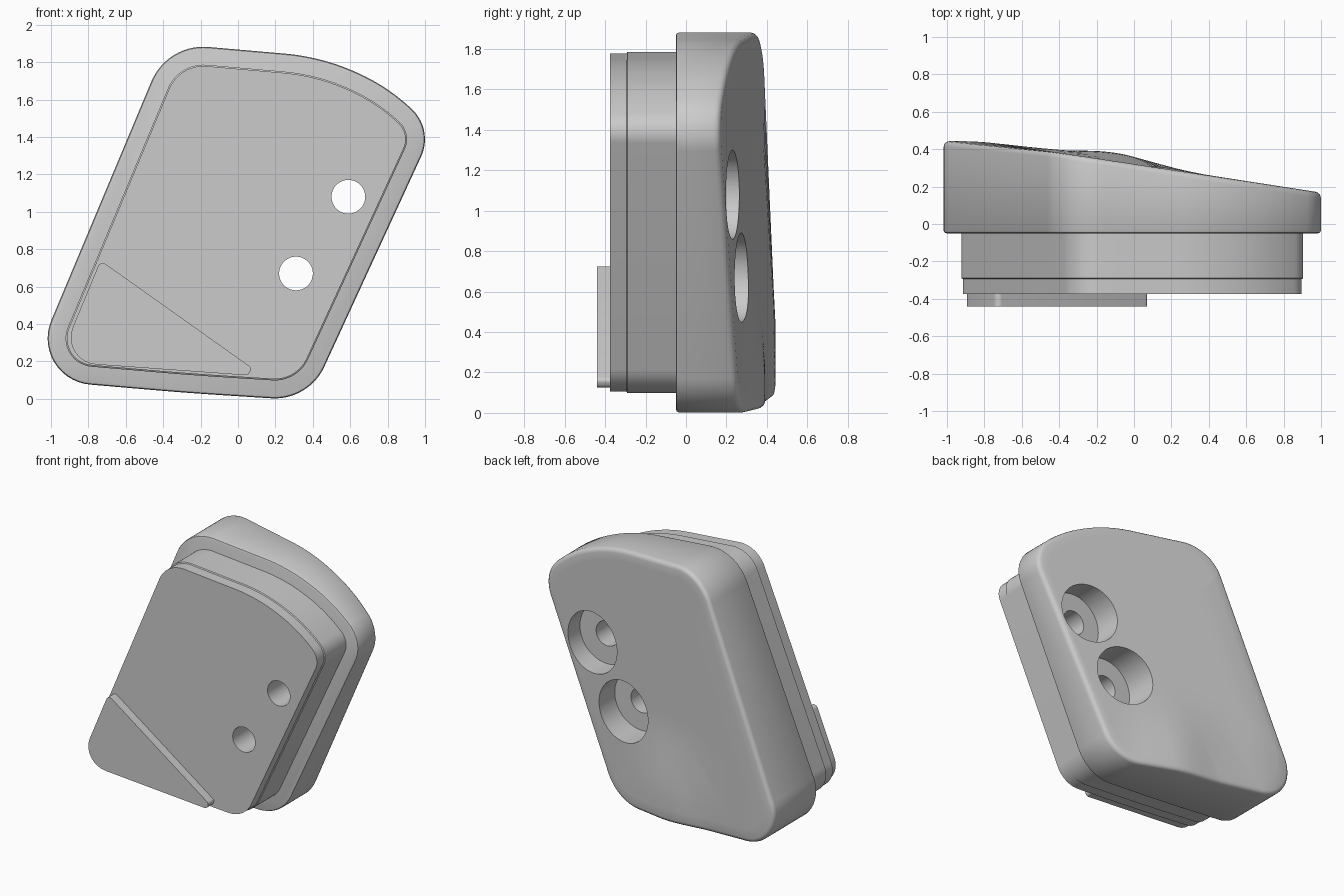
import bpy, bmesh, math
from mathutils import Vector

cube = bpy.data.objects.get("Cube")
if cube:
    bpy.data.objects.remove(cube, do_unlink=True)

grey = bpy.data.materials.new("plain grey")
grey.use_nodes = True
colour = (0.6, 0.6, 0.6, 1)
grey.diffuse_color = colour
grey.node_tree.nodes["Principled BSDF"].inputs["Base Color"].default_value = colour


def rounded(corners, steps=14):
    """Round each (x, z, tangent length) corner of a polygon with an arc."""
    pts = []
    n = len(corners)
    for i, (x, z, t) in enumerate(corners):
        p = Vector((x, 0, z))
        prev = Vector((corners[i - 1][0], 0, corners[i - 1][1]))
        nxt = Vector((corners[(i + 1) % n][0], 0, corners[(i + 1) % n][1]))
        u, v = (prev - p).normalized(), (nxt - p).normalized()
        half = u.angle(v) / 2
        c = p + (u + v).normalized() * (t / math.cos(half))
        radius = t * math.tan(half)
        a, b = (p + u * t - c).normalized(), (p + v * t - c).normalized()
        sweep = a.angle(b)
        for k in range(steps + 1):
            s = k / steps
            arm = a * math.sin((1 - s) * sweep) + b * math.sin(s * sweep)
            pts.append(c + arm.normalized() * radius)
    return pts


def inset(pts, d):
    """Move a clockwise outline inward by d."""
    out = []
    for i, p in enumerate(pts):
        before = (p - pts[i - 1]).normalized()
        after = (pts[(i + 1) % len(pts)] - p).normalized()
        tan = (before + after).normalized()
        out.append(p + Vector((tan.z, 0, -tan.x)) * d)
    return out


def at_depth(pts, y):
    return [Vector((p.x, y, p.z)) for p in pts]


def loft(name, rings):
    """Skin a stack of outlines and cap both ends."""
    bm = bmesh.new()
    loops = [[bm.verts.new(p) for p in ring] for ring in rings]
    n = len(loops[0])
    for a, b in zip(loops, loops[1:]):
        for i in range(n):
            j = (i + 1) % n
            bm.faces.new((a[i], a[j], b[j], b[i]))
    bm.faces.new(loops[0])
    bm.faces.new(loops[-1])
    bmesh.ops.recalc_face_normals(bm, faces=bm.faces)
    mesh = bpy.data.meshes.new(name)
    bm.to_mesh(mesh)
    bm.free()
    mesh.materials.append(grey)
    obj = bpy.data.objects.new(name, mesh)
    bpy.context.collection.objects.link(obj)
    return obj


def activate(obj):
    bpy.ops.object.select_all(action='DESELECT')
    obj.select_set(True)
    bpy.context.view_layer.objects.active = obj


def drill(obj, x, z, radius, y0, y1):
    bpy.ops.mesh.primitive_cylinder_add(
        vertices=64, radius=radius, depth=y1 - y0,
        location=(x, (y0 + y1) / 2, z), rotation=(math.pi / 2, 0, 0))
    cutter = bpy.context.object
    cutter.hide_render = True
    cutter.data.materials.append(grey)
    activate(obj)
    mod = obj.modifiers.new("hole", 'BOOLEAN')
    mod.object = cutter
    mod.operation = 'DIFFERENCE'
    mod.solver = 'EXACT'
    bpy.ops.object.modifier_apply(modifier=mod.name)
    bpy.data.objects.remove(cutter, do_unlink=True)


def back_depth(x, z):
    """Sloping back face, thick on one side, with a low swelling."""
    slope = 0.168 + 0.152 * (1 - x)
    low = min(1, max(0, (0.75 - z) / 0.6))
    low = low * low * (3 - 2 * low)
    y = slope + 0.045 * low * math.exp(-((x + 0.1) / 0.28) ** 2)
    # soft blend into the flat, thickest zone
    limit, k = 0.443, 0.02
    h = min(1, max(0, 0.5 + (limit - y) / (2 * k)))
    return limit * (1 - h) + y * h - k * h * (1 - h)


def on_back(pts, drop=0):
    return [Vector((p.x, back_depth(p.x, p.z) - drop, p.z)) for p in pts]


# Main outline, clockwise seen from the front
outline = rounded([
    (-1.13, 0.105, 0.34), (-0.378, 1.9, 0.22), (0.45, 1.828, 0.2),
    (0.8, 1.67, 0.17), (1.046, 1.44, 0.16), (0.378, -0.01, 0.2),
    (-0.257, 0.03, 0.2)])

# Main body with softened rims and sculpted back
rim = inset(outline, 0.03)
centre = sum(rim, Vector((0, 0, 0))) / len(rim)
rings = [at_depth(inset(outline, 0.016), -0.05),
         at_depth(inset(outline, 0.005), -0.046),
         at_depth(outline, -0.035),
         on_back(outline, 0.03),
         on_back(inset(outline, 0.004), 0.015),
         on_back(inset(outline, 0.014), 0.004),
         on_back(rim)]
for k in range(15, 0, -1):
    rings.append(on_back([centre.lerp(p, k / 16) for p in rim]))
body = loft("main_body", rings)

# Front plug with a slight step
wide, narrow = inset(outline, 0.096), inset(outline, 0.103)
plug = loft("front_plug", [at_depth(wide, -0.049), at_depth(wide, -0.29),
                           at_depth(narrow, -0.295), at_depth(narrow, -0.375)])

# Screw holes with wide recesses from the back
for x, z in ((0.59, 1.08), (0.31, 0.67)):
    drill(body, x, z, 0.22, 0.06, 0.8)
    drill(body, x, z, 0.09, -0.3, 0.3)
    drill(plug, x, z, 0.09, -0.6, 0.2)

# Raised corner pad
pad_line = rounded([(-0.96, 0.198, 0.2), (-0.735, 0.74, 0.035),
                    (0.075, 0.165, 0.018), (0.055, 0.125, 0.018)], 8)
pad = loft("corner_pad", [at_depth(pad_line, -0.37), at_depth(pad_line, -0.44)])

for obj in (body, plug, pad):
    activate(obj)
    bpy.ops.object.shade_smooth_by_angle(angle=math.radians(38))
